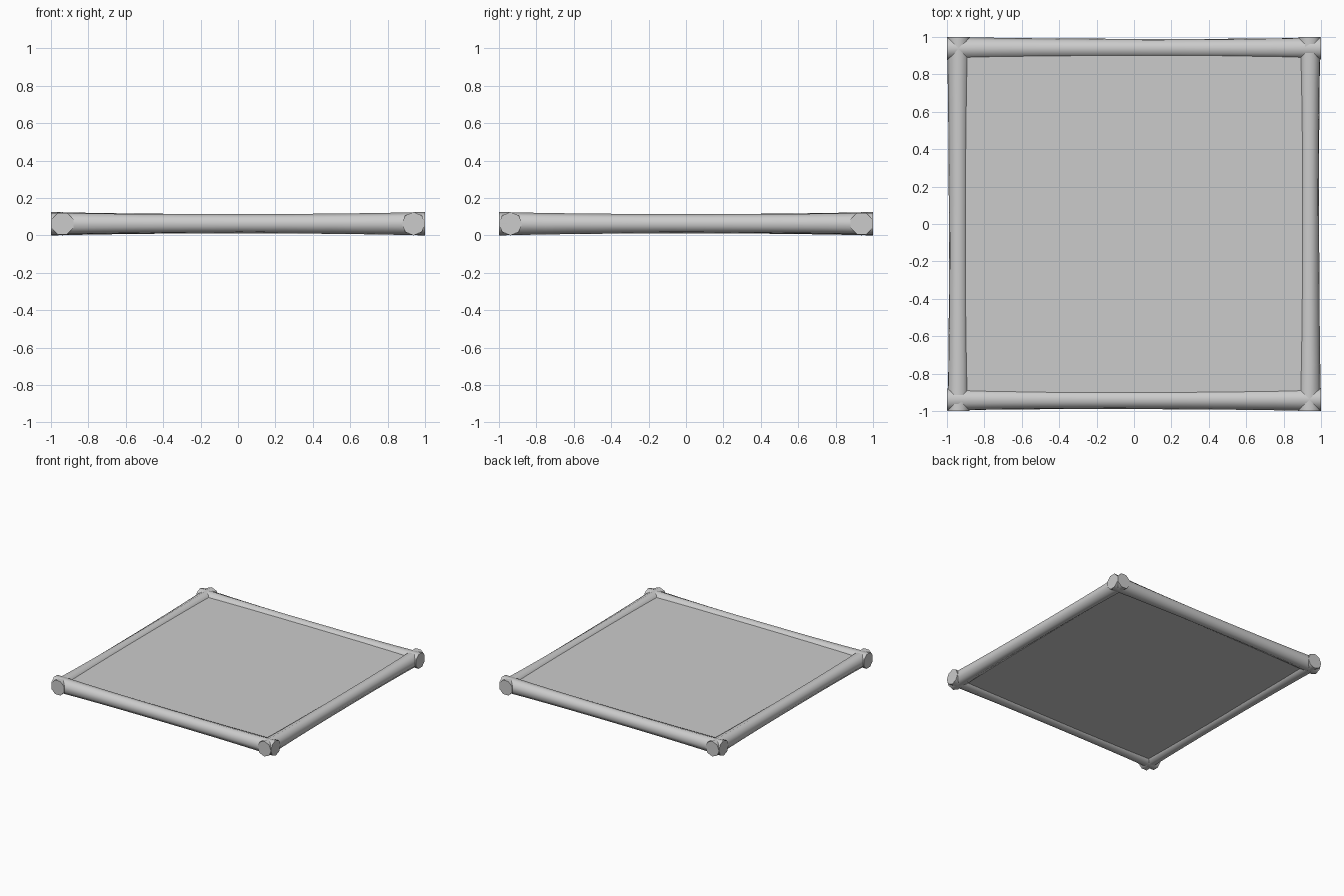
import bpy, bmesh, math

if "Cube" in bpy.data.objects:
    bpy.data.objects.remove(bpy.data.objects["Cube"])

SIDES = 8
R_END, R_MID = 0.0625, 0.0525   # logs are slightly slimmer in the middle
AXIS, MID_Z = 0.9385, 0.0625
PANEL_TOP, PANEL_BOTTOM = 0.094, 0.031

grey = bpy.data.materials.new("plain_grey")
grey.diffuse_color = (0.6, 0.6, 0.6, 1)
grey.use_nodes = True
grey.node_tree.nodes["Principled BSDF"].inputs["Base Color"].default_value = grey.diffuse_color


def finish(bm, name):
    bmesh.ops.recalc_face_normals(bm, faces=bm.faces)
    mesh = bpy.data.meshes.new(name)
    bm.to_mesh(mesh)
    bm.free()
    mesh.materials.append(grey)
    obj = bpy.data.objects.new(name, mesh)
    bpy.context.collection.objects.link(obj)
    return obj


def log(name, angle, flip):
    """Eight-sided log along x, waisted and slightly twisted, turned into place."""
    bm = bmesh.new()
    rings = []
    for i in range(9):
        t = -1 + i / 4
        r = R_MID + (R_END - R_MID) * abs(t) ** 2.5
        twist = math.pi / SIDES * (1 + flip * t) / 2
        rings.append([bm.verts.new((t, -AXIS + r * math.cos(a), MID_Z + r * math.sin(a)))
                      for a in (twist + k * math.tau / SIDES for k in range(SIDES))])
    for a, b in zip(rings, rings[1:]):
        for k in range(SIDES):
            n = (k + 1) % SIDES
            bm.faces.new((a[k], a[n], b[n], b[k]))
    bm.faces.new(rings[0])
    bm.faces.new(rings[-1])
    obj = finish(bm, name)
    obj.rotation_euler.z = angle
    bpy.ops.object.select_all(action='DESELECT')
    obj.select_set(True)
    bpy.context.view_layer.objects.active = obj
    bpy.ops.object.shade_smooth_by_angle(angle=math.radians(60))


# Four logs crossing at the corners
for i, side in enumerate(("front", "right", "back", "left")):
    log(side + "_log", i * math.pi / 2, 1 if i % 2 else -1)

# Flat slab held between the logs
bm = bmesh.new()
bmesh.ops.create_cube(bm, size=1)
bmesh.ops.scale(bm, vec=(2 * AXIS, 2 * AXIS, PANEL_TOP - PANEL_BOTTOM), verts=bm.verts)
panel = finish(bm, "panel")
panel.location.z = (PANEL_TOP + PANEL_BOTTOM) / 2
